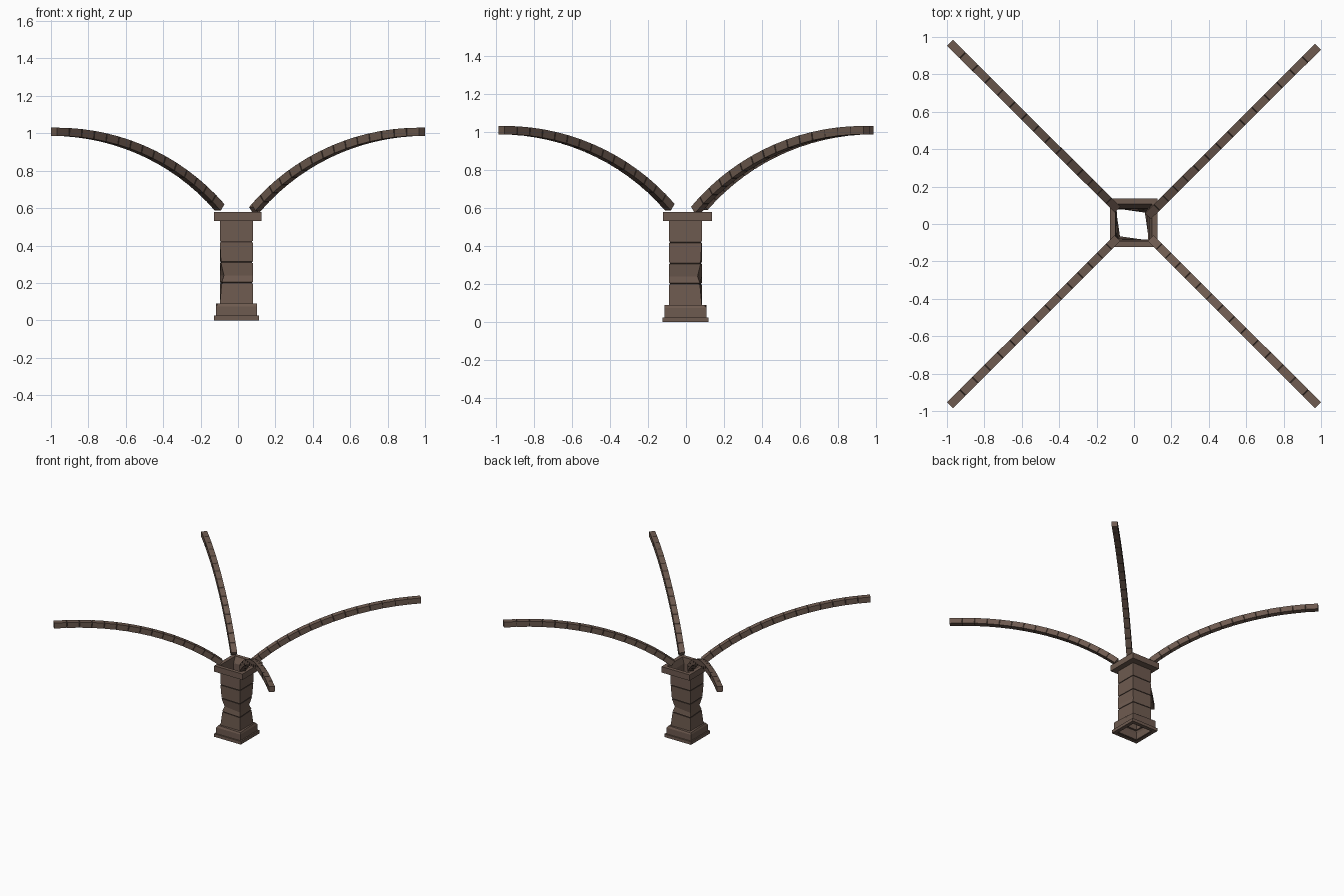
import bpy, bmesh, math
from mathutils import Vector

if "Cube" in bpy.data.objects:
    bpy.data.objects.remove(bpy.data.objects["Cube"])

stone = bpy.data.materials.new("brown stone")
stone.diffuse_color = (0.155, 0.103, 0.079, 1)
stone.use_nodes = True
stone.node_tree.nodes["Principled BSDF"].inputs["Base Color"].default_value = stone.diffuse_color
joint = bpy.data.materials.new("dark joint")
joint.diffuse_color = (0.05, 0.034, 0.027, 1)
joint.use_nodes = True
joint.node_tree.nodes["Principled BSDF"].inputs["Base Color"].default_value = joint.diffuse_color


def loft(name, rings, dark=(), caps=False):
    """Skin a list of four-point rings; the bands listed in dark get the joint colour."""
    bm = bmesh.new()
    rows = [[bm.verts.new(p) for p in r] for r in rings]
    for i, (a, b) in enumerate(zip(rows, rows[1:])):
        for k in range(4):
            f = bm.faces.new((a[k], a[(k + 1) % 4], b[(k + 1) % 4], b[k]))
            f.material_index = 1 if i in dark else 0
    if caps:
        bm.faces.new(rows[0][::-1])
        bm.faces.new(rows[-1])
    bmesh.ops.recalc_face_normals(bm, faces=bm.faces)
    me = bpy.data.meshes.new(name)
    bm.to_mesh(me)
    bm.free()
    me.materials.append(stone)
    me.materials.append(joint)
    ob = bpy.data.objects.new(name, me)
    bpy.context.collection.objects.link(ob)
    return ob


def square(z, x0, x1, y0, y1, inset=0, chip=0):
    """Rectangular ring; chip pulls in two opposite worn corners."""
    x0, x1, y0, y1 = x0 + inset, x1 - inset, y0 + inset, y1 - inset
    return [(x0 + chip, y0 + chip, z), (x1, y0, z),
            (x1 - chip, y1 - chip, z), (x0, y1, z)]


PLINTH = (-0.128, 0.112, -0.124, 0.118)
STEP = (-0.118, 0.101, -0.113, 0.107)
SHAFT = (-0.097, 0.080, -0.088, 0.083)
CAP = (-0.129, 0.126, -0.122, 0.137)

# stepped base, open underneath
loft("base", [square(0, *PLINTH, inset=0.03), square(0, *PLINTH), square(0.025, *PLINTH),
              square(0.025, *STEP), square(0.075, *STEP),
              square(0.09, *STEP, chip=0.012), square(0.09, *SHAFT)])

# hollow shaft of four courses with dark joints and worn corners
rings, dark = [square(0.09, *SHAFT)], []
for z, chip in ((0.20, 0.010), (0.31, 0.006), (0.42, 0.0)):
    if z == 0.31:
        rings.append(square(0.24, *SHAFT, chip=0.022))
    dark.append(len(rings))
    rings += [square(z - 0.004, *SHAFT, chip=chip),
              square(z - 0.003, *SHAFT, inset=0.004, chip=chip),
              square(z + 0.003, *SHAFT, inset=0.004, chip=chip),
              square(z + 0.004, *SHAFT, chip=chip)]
    dark += [dark[-1] - 1 + 1, dark[-1] + 1]
rings.append(square(0.53, *SHAFT))
loft("shaft", rings, set(dark))

# open capital ring
loft("capital", [square(0.53, *SHAFT), square(0.53, *CAP), square(0.578, *CAP),
                 square(0.578, *CAP, inset=0.03), square(0.53, *SHAFT)])


# arched rib of wedge stones, from the capital corner to the outer end
def rib(name, start, end):
    radius, half = 1.17, 0.022
    start, end = Vector(start), Vector(end)
    flat = (end - start).normalized()
    side = Vector((-flat.y, flat.x, 0))
    run = (end - start).length / math.sqrt(2)
    sweep = math.asin(run / radius)

    def section(t, inset=0):
        a = sweep * (1 - t)
        d = radius * math.sin(a)
        c = end - flat * d * math.sqrt(2)
        c.z = 1.008 - radius * (1 - math.cos(a))
        along = (flat * math.sqrt(2) * math.cos(a) + Vector((0, 0, math.sin(a)))).normalized()
        up = along.cross(side)
        h = half - inset
        return [c + side * sx * h + up * sz * h
                for sx, sz in ((-1, -1), (1, -1), (1, 1), (-1, 1))]

    stones, gap = 15, 0.002
    rows, dark = [section(0)], []
    for i in range(1, stones):
        t = i / stones
        dark.append(len(rows))
        rows += [section(t - gap), section(t, 0.002), section(t + gap)]
    rows.append(section(1))
    loft(name, rows, dark, caps=True)


rib("rib_front_left", (-0.098, -0.085, 0), (-0.984, -0.969, 0))
rib("rib_front_right", (0.098, -0.085, 0), (0.984, -0.969, 0))
rib("rib_back_left", (-0.098, 0.087, 0), (-0.984, 0.969, 0))
rib("rib_back_right", (0.085, 0.052, 0), (0.984, 0.948, 0))
